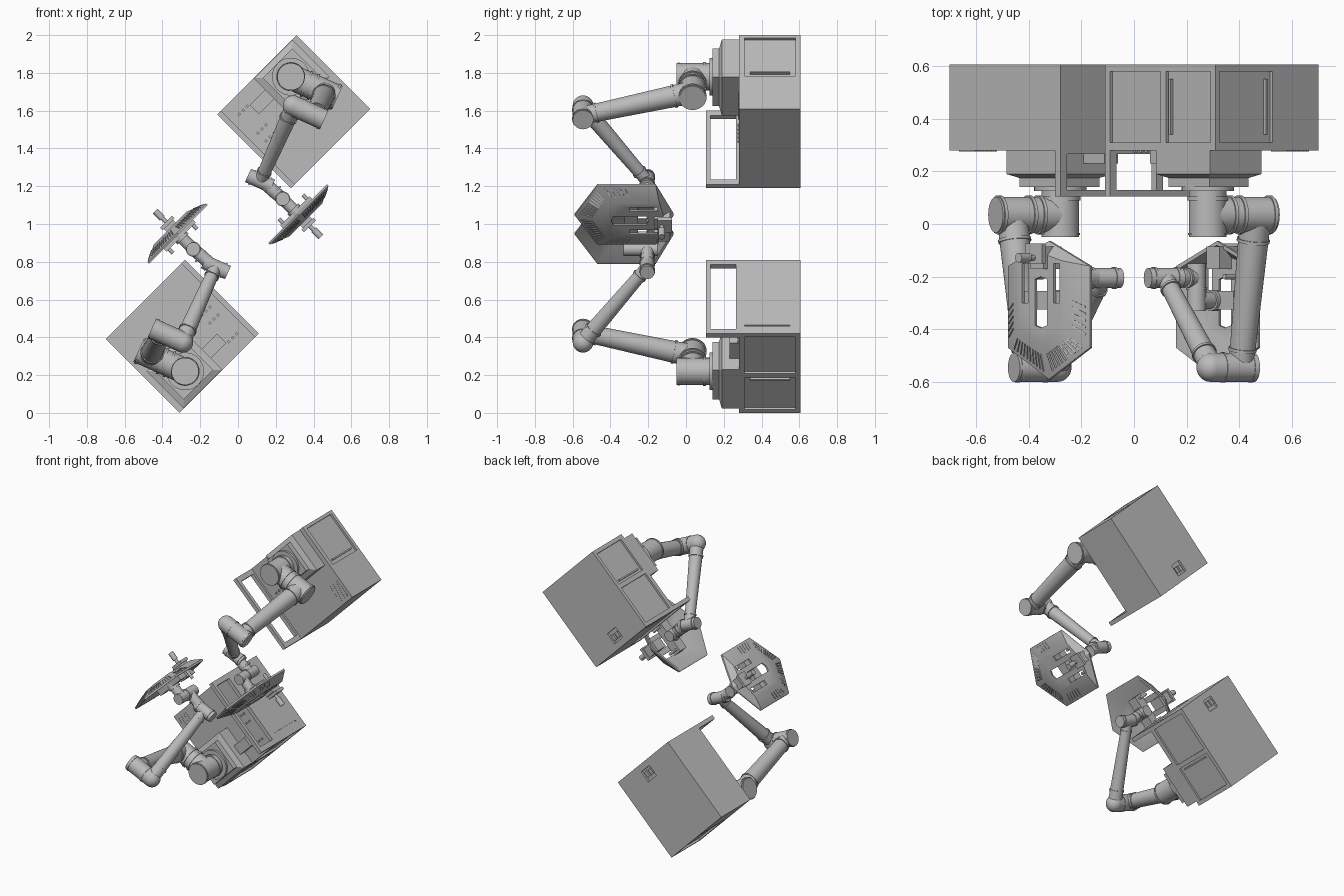
import bpy, bmesh, math
from mathutils import Matrix, Vector

if "Cube" in bpy.data.objects:
    bpy.data.objects.remove(bpy.data.objects["Cube"])

grey = bpy.data.materials.new("light_grey")
grey.diffuse_color = (0.5, 0.5, 0.5, 1)
grey.use_nodes = True
grey.node_tree.nodes["Principled BSDF"].inputs["Base Color"].default_value = grey.diffuse_color


def frame(x, z, deg):
    return Matrix.Translation((x, 0, z)) @ Matrix.Rotation(math.radians(deg), 4, 'Y')


# the two stations are half-turn copies of each other about the y axis at z = 1
STATIONS = {"upper": Matrix.Identity(4),
            "lower": Matrix.Translation((0, 0, 2)) @ Matrix.Rotation(math.pi, 4, 'Y')}
CAB = frame(0.295, 1.595, 45)      # cabinet axes
ARM = frame(0.28, 1.78, 24.5)      # arm axes, origin on the base joint
TOOL = frame(0.315, 1.055, 45)     # tool head axes, x points outward


def box(bm, x, y, z):
    m = Matrix.LocRotScale(Vector(((x[0] + x[1]) / 2, (y[0] + y[1]) / 2, (z[0] + z[1]) / 2)), None,
                           Vector((x[1] - x[0], y[1] - y[0], z[1] - z[0])))
    bmesh.ops.create_cube(bm, size=1, matrix=m)


def cyl(bm, p, q, r, r2=None, n=32):
    p, q = Vector(p), Vector(q)
    rot = (q - p).to_track_quat('Z', 'Y').to_matrix().to_4x4()
    bmesh.ops.create_cone(bm, cap_ends=True, segments=n, radius1=r, radius2=r if r2 is None else r2,
                          depth=(q - p).length, matrix=Matrix.Translation((p + q) / 2) @ rot)


def ball(bm, p, r):
    bmesh.ops.create_uvsphere(bm, u_segments=28, v_segments=16, radius=r, matrix=Matrix.Translation(p))


def loft(bm, loops, closed=False):
    vs = [[bm.verts.new(p) for p in l] for l in loops]
    pairs = list(zip(vs, vs[1:])) + ([(vs[-1], vs[0])] if closed else [])
    for a, b in pairs:
        for i in range(len(a)):
            j = (i + 1) % len(a)
            bm.faces.new((a[i], a[j], b[j], b[i]))
    if not closed:
        bm.faces.new(vs[0])
        bm.faces.new(vs[-1])
    bmesh.ops.recalc_face_normals(bm, faces=bm.faces)


def finish(name, bm, m, cutter=None):
    me = bpy.data.meshes.new(name)
    bm.to_mesh(me)
    bm.free()
    if cutter:
        cm = bpy.data.meshes.new("cutter")
        cutter.to_mesh(cm)
        cutter.free()
        ob, co = bpy.data.objects.new("work", me), bpy.data.objects.new("cutter", cm)
        for o in (ob, co):
            bpy.context.collection.objects.link(o)
        co.hide_render = True
        mod = ob.modifiers.new("cut", 'BOOLEAN')
        mod.operation, mod.object, mod.solver = 'DIFFERENCE', co, 'EXACT'
        bpy.context.view_layer.update()
        me = bpy.data.meshes.new_from_object(ob.evaluated_get(bpy.context.evaluated_depsgraph_get()))
        for o in (ob, co):
            bpy.data.objects.remove(o)
    me.materials.clear()
    me.materials.append(grey)
    me.polygons.foreach_set("use_smooth", [True] * len(me.polygons))
    me.set_sharp_from_angle(angle=math.radians(30))
    for side, s in STATIONS.items():
        copy = me.copy()
        copy.transform(s @ m)
        bpy.context.collection.objects.link(bpy.data.objects.new(f"{side}_{name}", copy))


# cabinet with recessed doors, rear socket
HX, HZ, D = 0.276, 0.297, 0.014
bm, cut = bmesh.new(), bmesh.new()
box(bm, (-HX, HX), (0.28, 0.605), (-HZ, HZ))
box(cut, (-HX - 0.1, -HX + D), (0.31, 0.58), (-0.27, 0.0))
box(cut, (-HX - 0.1, -HX + D), (0.31, 0.58), (0.03, 0.27))
box(cut, (-0.255, 0.03), (0.31, 0.58), (HZ - D, HZ + 0.1))
box(cut, (-0.06, 0.03), (0.59, 0.7), (-0.255, -0.175))
box(cut, (-0.22, -0.21), (0.31, 0.55), (-HZ - 0.1, -HZ + 0.006))
finish("cabinet", bm, CAB, cut)

# door handles and rear plugs
bm = bmesh.new()
box(bm, (-HX, -HX + D), (0.34, 0.55), (0.045, 0.055))
box(bm, (-0.005, 0.005), (0.34, 0.55), (HZ - D, HZ))
for x in (-0.045, -0.005):
    box(bm, (x, x + 0.025), (0.585, 0.603), (-0.24, -0.2))
finish("door_handles", bm, CAB)

# open rectangular guard along the front edge
bm = bmesh.new()
zr = (-HZ, -HZ + 0.028)
box(bm, (-HX, HX), (0.105, 0.13), zr)
box(bm, (-HX, -HX + 0.035), (0.13, 0.28), zr)
box(bm, (HX - 0.035, HX), (0.13, 0.28), zr)
box(bm, (-HX, HX), (0.265, 0.28), zr)
finish("guard_frame", bm, CAB)

# ventilation ribs and cable duct on the cabinet front
bm = bmesh.new()
for i in range(9):
    x = 0.13 + i * 0.014
    box(bm, (x, x + 0.006), (0.275, 0.28), (0.19, 0.275))
finish("front_vent", bm, CAB)
bm = bmesh.new()
box(bm, (-0.19, -0.12), (0.23, 0.28), (-0.14, 0.0))
for z in (-0.22, -0.19, -0.16):
    for x in (-0.2, -0.06, 0.0):
        box(bm, (x, x + 0.012), (0.272, 0.28), (z, z + 0.012))
finish("cable_duct", bm, CAB)


# stepped pedestal under the arm
def square(h, y, cx=-0.141, cz=0.12):
    return [(cx - h * 0.92, y, cz - h), (cx + h, y, cz - h), (cx + h, y, cz + h), (cx - h * 0.92, y, cz + h)]


bm = bmesh.new()
loft(bm, [square(0.145, 0.285), square(0.145, 0.19), square(0.11, 0.175), square(0.11, 0.14)])
finish("pedestal", bm, CAB)

# arm joints: base, shoulder, elbow
E = (-0.545, -0.135)               # elbow y, z
bm = bmesh.new()
cyl(bm, (0, 0.15, 0), (0, 0.125, 0), 0.1)
cyl(bm, (0, 0.14, 0), (0, -0.05, 0), 0.072)
cyl(bm, (0, 0.105, 0), (0, 0.09, 0), 0.077)
cyl(bm, (0, -0.035, 0), (0, -0.042, 0), 0.075)
finish("base_joint", bm, ARM)
bm = bmesh.new()
cyl(bm, (0, 0.035, 0), (0.27, 0.035, 0), 0.068)
for x in (0.085, 0.125, 0.25):
    cyl(bm, (x, 0.035, 0), (x + 0.013, 0.035, 0), 0.074)
finish("shoulder_joint", bm, ARM)
bm = bmesh.new()
ball(bm, (0.075, *E), 0.055)
cyl(bm, (0.075, *E), (0.255, *E), 0.055)
for x in (0.12, 0.235):
    cyl(bm, (x, *E), (x + 0.01, *E), 0.058)
finish("elbow_joint", bm, ARM)


# arm tubes with collars near both ends
def tube(name, p, q, r1, r2):
    bm = bmesh.new()
    p, q = Vector(p), Vector(q)
    cyl(bm, p, q, r1, r2)
    for t in (0.15, 0.87):
        r = r1 + (r2 - r1) * t + 0.005
        cyl(bm, p.lerp(q, t), p.lerp(q, t + 0.02), r)
    finish(name, bm, ARM)


W = (-0.205, -0.57)                # wrist y, z
tube("upper_arm", (0.2, 0.03, 0), (0.2, *E), 0.06, 0.047)
tube("forearm", (0.078, *E), (0.082, *W), 0.045, 0.033)

# wrist: cross joint, link, vertical joint, tool flange
bm = bmesh.new()
cyl(bm, (0.01, *W), (0.15, *W), 0.038)
for x in (0.03, 0.125):
    cyl(bm, (x, *W), (x + 0.01, *W), 0.042)
finish("wrist_joint", bm, ARM)
bm = bmesh.new()
cyl(bm, (-0.24, -0.205, -0.01), (-0.1, -0.205, 0), 0.034)
cyl(bm, (-0.17, -0.205, 0), (-0.16, -0.205, 0), 0.039)
cyl(bm, (-0.11, -0.15, 0), (-0.11, -0.33, 0), 0.036)
cyl(bm, (-0.11, -0.24, 0), (-0.11, -0.25, 0), 0.04)
cyl(bm, (-0.12, -0.29, 0), (-0.03, -0.29, 0), 0.032)
cyl(bm, (-0.035, -0.29, 0), (0, -0.29, 0), 0.04)
finish("tool_wrist", bm, TOOL)


# hollow six-sided tool head with a tapered window and two side slots
def six(x, hp, hm, y0, y1, ya, yb):
    return [(x, y0, 0), (x, ya, hp), (x, yb, hp), (x, y1, 0), (x, yb, -hm), (x, ya, -hm)]


rim = six(0.012, 0.22, 0.22, -0.59, -0.065, -0.47, -0.16)
top = six(0.055, 0.13, 0.115, -0.455, -0.11, -0.40, -0.14)
hole = (0.032, 0.032, -0.395, -0.20, -0.385, -0.21)
bm, cut = bmesh.new(), bmesh.new()
loft(bm, [six(0, 0.22, 0.22, -0.59, -0.065, -0.47, -0.16), rim, top, six(0.055, *hole), six(0.043, *hole),
          six(0.043, 0.12, 0.105, -0.445, -0.12, -0.395, -0.15),
          six(0, 0.205, 0.205, -0.57, -0.08, -0.46, -0.17)], closed=True)
for z in (-0.085, 0.085):
    box(cut, (-0.05, 0.1), (-0.30, -0.15), (z - 0.016, z + 0.016))
finish("tool_head", bm, TOOL, cut)

# radiating vent ribs on the sloped sides of the head
bm = bmesh.new()
for i, j in ((0, 1), (5, 0), (1, 2), (4, 5)):
    A, B, a, b = (Vector(v) for v in (rim[i], rim[j], top[i], top[j]))
    for k in range(10):
        t = 0.1 + k * 0.085
        if (i == 1 and t > 0.5) or (i == 4 and t < 0.5):
            continue
        p, q = A.lerp(B, t), a.lerp(b, t)
        cyl(bm, p.lerp(q, 0.15), p.lerp(q, 0.65), 0.004, n=4)
finish("head_vents", bm, TOOL)

# crossbar behind the head, bracket and probe in front
bm = bmesh.new()
box(bm, (-0.02, 0.043), (-0.325, -0.255), (-0.11, 0.11))
for z in (-0.09, 0.09):
    cyl(bm, (-0.05, -0.2, z), (0.02, -0.2, z), 0.01, n=16)
finish("head_mount", bm, TOOL)
bm = bmesh.new()
box(bm, (-0.02, 0.075), (-0.17, -0.085), (-0.035, 0.035))
box(bm, (0.075, 0.095), (-0.15, -0.075), (-0.045, 0.045))
cyl(bm, (0.06, -0.128, 0), (0.13, -0.128, 0), 0.011, n=20)
cyl(bm, (0.12, -0.128, 0), (0.175, -0.128, 0), 0.018, n=20)
finish("probe", bm, TOOL)
